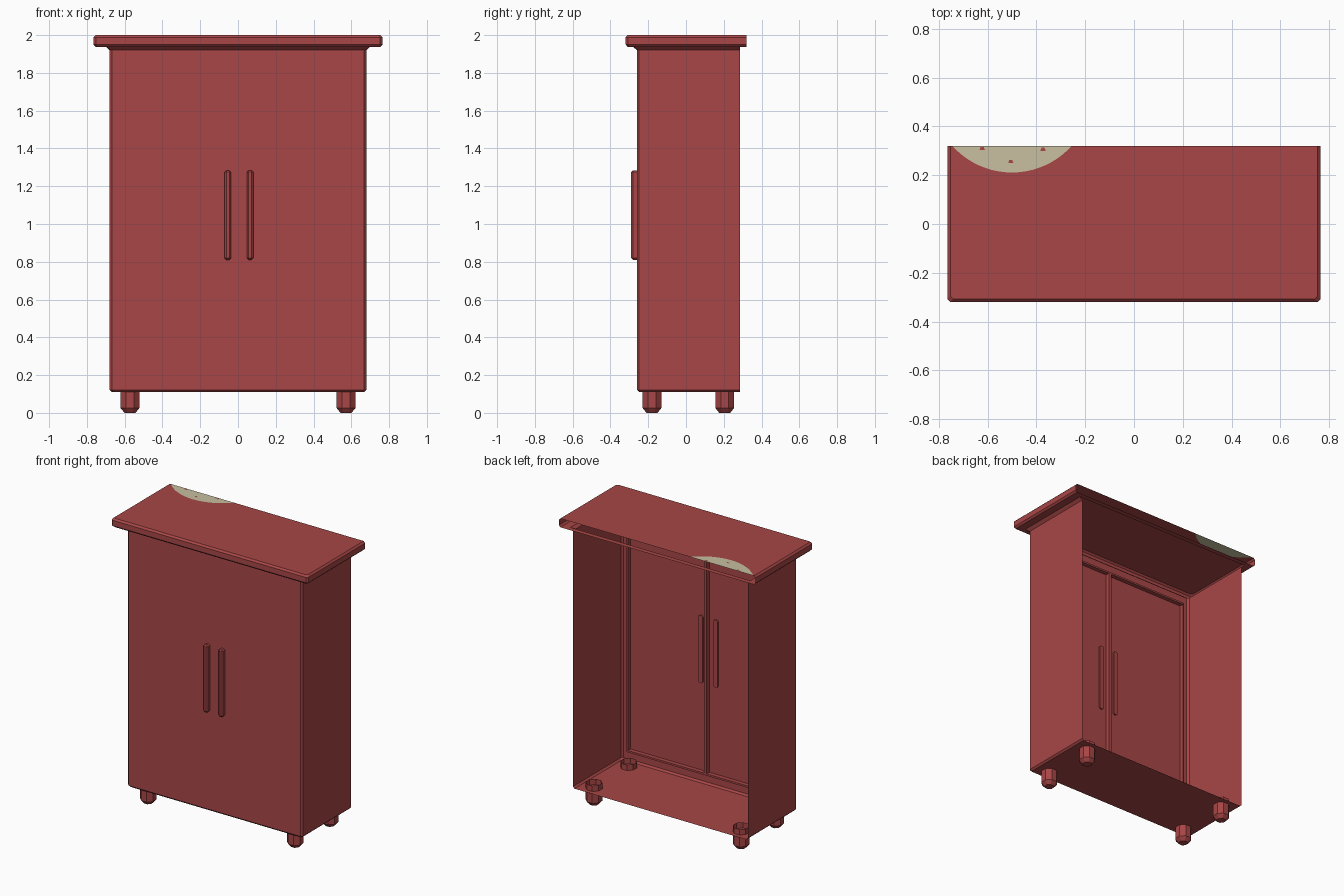
import bpy, bmesh, math

if "Cube" in bpy.data.objects:
    bpy.data.objects.remove(bpy.data.objects["Cube"])

def mat(name, c):
    m = bpy.data.materials.new(name)
    m.diffuse_color = (*c, 1)
    m.use_nodes = True
    m.node_tree.nodes["Principled BSDF"].inputs["Base Color"].default_value = m.diffuse_color
    return m

red = mat("painted red", (0.392, 0.061, 0.061))
beige = mat("beige patch", (0.578, 0.523, 0.352))

def finish(bm, name, mats=(red,)):
    bmesh.ops.remove_doubles(bm, verts=bm.verts, dist=1e-5)
    bmesh.ops.recalc_face_normals(bm, faces=bm.faces)
    me = bpy.data.meshes.new(name)
    bm.to_mesh(me)
    bm.free()
    for m in mats:
        me.materials.append(m)
    ob = bpy.data.objects.new(name, me)
    bpy.context.collection.objects.link(ob)
    return ob

def row(bm, w, yf, yb, z, c=0.012):
    """U-shaped outline, open at the back, with clipped front corners."""
    pts = [(w, yb), (w, yf + c), (w - c, yf), (c - w, yf), (-w, yf + c), (-w, yb)]
    return [bm.verts.new((x, y, z)) for x, y in pts]

def skin(bm, a, b, skip=()):
    for i in range(len(a) - 1):
        if i not in skip:
            bm.faces.new((a[i], a[i + 1], b[i + 1], b[i]))

# Cabinet shell: floor, sides and flared neck, with an open back
bm = bmesh.new()
r = [row(bm, *p) for p in ((0.668, -0.248, 0.285, 0.11), (0.68, -0.26, 0.285, 0.122),
                           (0.68, -0.26, 0.285, 1.92), (0.70, -0.28, 0.285, 1.938))]
bm.faces.new(r[0])
skin(bm, r[0], r[1])
skin(bm, r[1], r[2], skip=(2,))
skin(bm, r[2], r[3])
finish(bm, "cabinet_shell")

# Front panel: grid of frame and doors with grooves pushed inward
bm = bmesh.new()
xs = (-0.668, -0.622, -0.612, 0.0, 0.02, 0.612, 0.622, 0.668)
zs = (0.122, 0.183, 0.196, 1.84, 1.852, 1.92)
g = [[bm.verts.new((x, -0.26, z)) for x in xs] for z in zs]
groove = []
for j in range(5):
    for i in range(7):
        f = bm.faces.new((g[j][i], g[j][i + 1], g[j + 1][i + 1], g[j + 1][i]))
        inside = 1 <= i <= 5 and 1 <= j <= 3
        if inside and not (i in (2, 4) and j == 2):
            groove.append(f)
ext = bmesh.ops.extrude_face_region(bm, geom=groove)
bmesh.ops.translate(bm, vec=(0, 0.03, 0),
                    verts=[v for v in ext["geom"] if isinstance(v, bmesh.types.BMVert)])
finish(bm, "front_doors")

# Cornice: overhanging hollow top with a pale curved patch at the back edge
bm = bmesh.new()
r = [row(bm, *p) for p in ((0.70, -0.28, 0.285, 1.938), (0.753, -0.308, 0.32, 1.938),
                           (0.765, -0.32, 0.32, 1.95), (0.765, -0.32, 0.32, 1.988),
                           (0.753, -0.308, 0.32, 2.0))]
for a, b in zip(r, r[1:]):
    skin(bm, a, b)
bm.faces.new((r[0][0], r[0][5], r[1][5], r[1][0]))
rad, cy, n = 0.329, 0.54, 20
a0 = math.asin((cy - 0.32) / rad)
angles = [-math.pi + a0 + (math.pi - 2 * a0) * i / n for i in range(n + 1)]
arc = [bm.verts.new((-0.5 + rad * math.cos(a), cy + rad * math.sin(a), 2.0)) for a in angles]
bm.faces.new(r[4] + arc)
bm.faces.new(arc).material_index = 1
finish(bm, "cornice", (red, beige))

# Small red flecks on the patch
bm = bmesh.new()
for x, y in ((-0.622, 0.309), (-0.505, 0.255), (-0.373, 0.306)):
    bm.faces.new([bm.verts.new((x + dx, y + dy, 2.0005))
                  for dx, dy in ((-0.011, -0.006), (0.011, -0.006), (0.006, 0.007), (-0.006, 0.007))])
finish(bm, "patch_flecks")

# Door handles: bevelled upright bars
for x, side in ((-0.054, "left"), (0.064, "right")):
    bm = bmesh.new()
    bmesh.ops.create_cube(bm, size=1)
    for v in bm.verts:
        v.co = (x + v.co.x * 0.034, -0.27 + v.co.y * 0.04, 1.047 + v.co.z * 0.474)
    edges = [e for e in bm.edges if min(v.co.y for v in e.verts) < -0.28]
    edges += [e for e in bm.edges if e not in edges and all(abs(v.co.y + 0.25) < 1e-4 for v in e.verts) is False]
    bmesh.ops.bevel(bm, geom=edges, offset=0.009, segments=1, affect='EDGES')
    finish(bm, side + "_handle")

# Feet: octagonal, tapered at the bottom, open at the top inside the cabinet
def foot(name, x, y):
    bm = bmesh.new()
    rings = []
    for z, apothem in ((0, 0.029), (0.026, 0.05), (0.15, 0.05)):
        rad = apothem / math.cos(math.pi / 8)
        rings.append([bm.verts.new((x + rad * math.cos((k + 0.5) * math.pi / 4),
                                    y + rad * math.sin((k + 0.5) * math.pi / 4), z)) for k in range(8)])
    bm.faces.new(rings[0])
    for a, b in zip(rings, rings[1:]):
        skin(bm, a + a[:1], b + b[:1])
    finish(bm, name)

for sx, side in ((-1, "left"), (1, "right")):
    for y, end in ((-0.18, "front"), (0.205, "back")):
        foot(f"{end}_{side}_foot", sx * 0.572 + 0.0, y)
